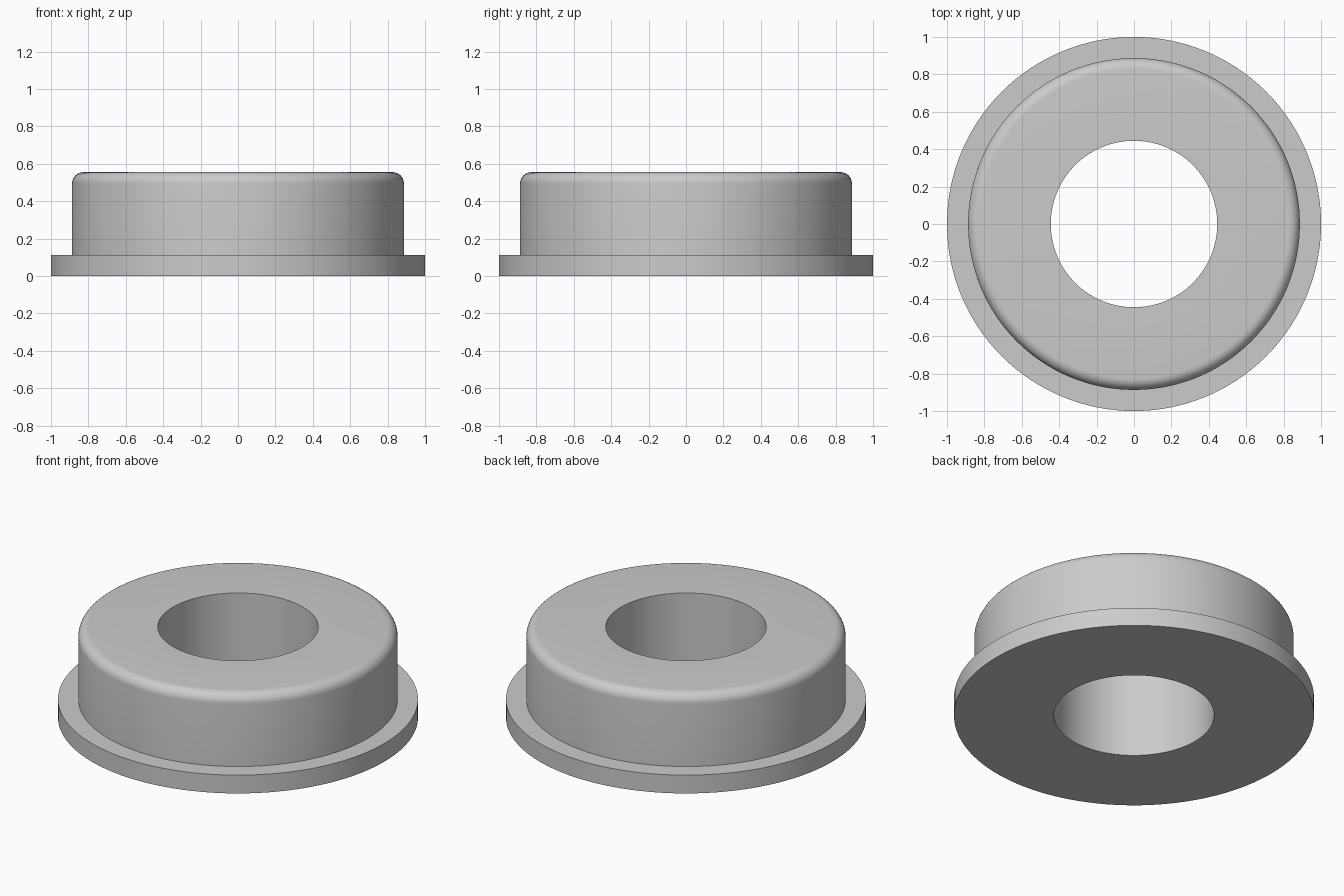
import bpy
import bmesh
from math import cos, sin, pi, radians

if "Cube" in bpy.data.objects:
    bpy.data.objects.remove(bpy.data.objects["Cube"], do_unlink=True)

SEGMENTS = 128
BORE, BODY, FLANGE = 0.445, 0.887, 1.0      # radii
FLANGE_TOP, TOP, FILLET = 0.112, 0.555, 0.06

# Plain grey metal
grey = bpy.data.materials.new("grey_metal")
grey.use_nodes = True
colour = (0.6, 0.6, 0.6, 1.0)
grey.diffuse_color = colour
grey.node_tree.nodes["Principled BSDF"].inputs["Base Color"].default_value = colour

# Cross-section: bore, flange, body wall, rounded top rim
profile = [(BORE, 0), (FLANGE, 0), (FLANGE, FLANGE_TOP), (BODY, FLANGE_TOP)]
for i in range(9):
    a = i / 8 * pi / 2
    profile.append((BODY - FILLET + FILLET * cos(a), TOP - FILLET + FILLET * sin(a)))
profile.append((BORE, TOP))

# Revolve the closed section around z
bm = bmesh.new()
rings = []
for s in range(SEGMENTS):
    t = 2 * pi * s / SEGMENTS
    rings.append([bm.verts.new((r * cos(t), r * sin(t), z)) for r, z in profile])
for s in range(SEGMENTS):
    here, after = rings[s], rings[(s + 1) % SEGMENTS]
    for k in range(len(profile)):
        n = (k + 1) % len(profile)
        bm.faces.new((here[k], after[k], after[n], here[n]))
bmesh.ops.recalc_face_normals(bm, faces=bm.faces)
mesh = bpy.data.meshes.new("flanged_bushing")
bm.to_mesh(mesh)
bm.free()
mesh.materials.append(grey)

bushing = bpy.data.objects.new("flanged_bushing", mesh)
bpy.context.collection.objects.link(bushing)
bpy.ops.object.select_all(action="DESELECT")
bushing.select_set(True)
bpy.context.view_layer.objects.active = bushing
bpy.ops.object.shade_smooth_by_angle(angle=radians(30))
